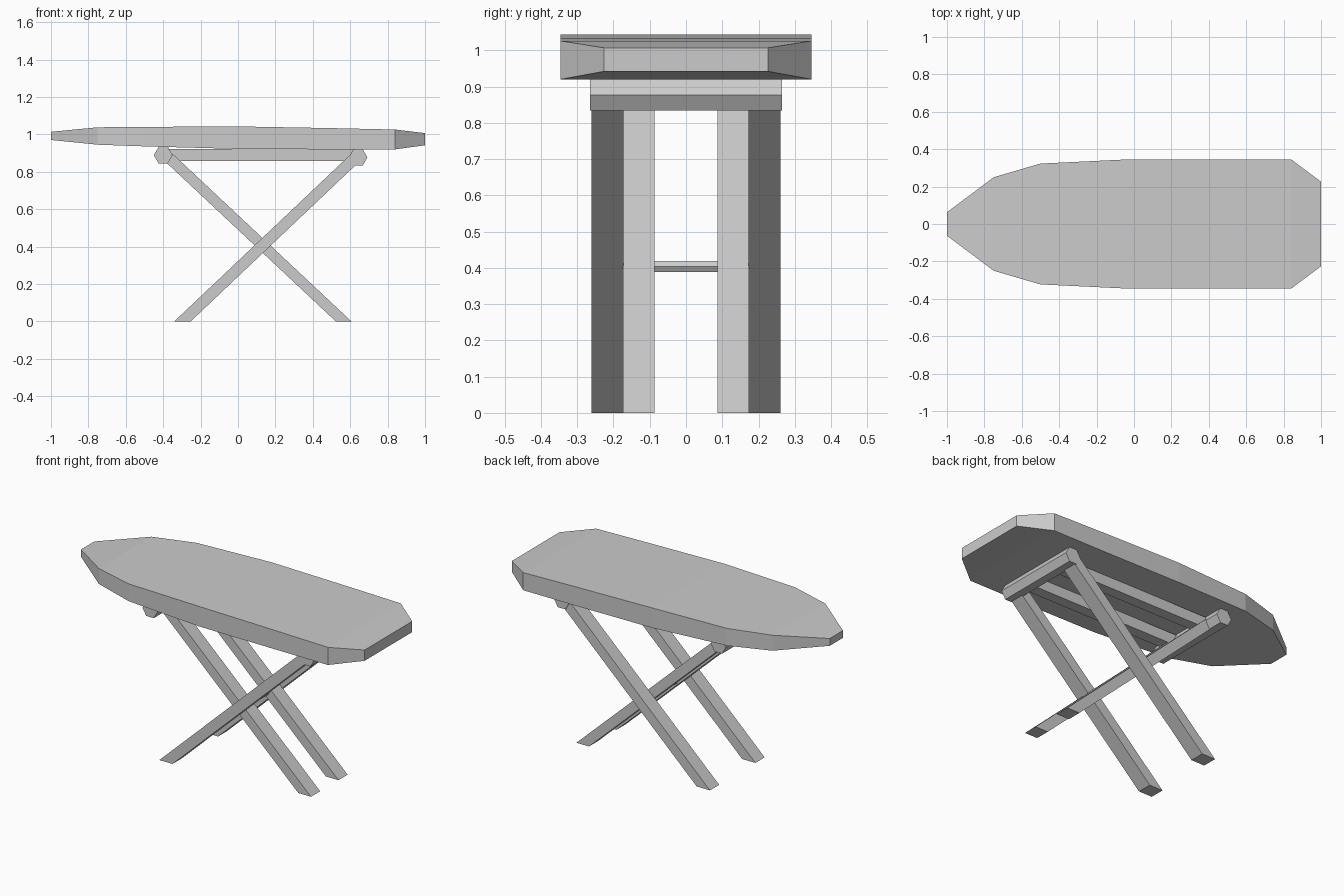
import bpy, bmesh, math

if "Cube" in bpy.data.objects:
    bpy.data.objects.remove(bpy.data.objects["Cube"])


def make_object(name, bm):
    bmesh.ops.recalc_face_normals(bm, faces=bm.faces)
    mesh = bpy.data.meshes.new(name)
    bm.to_mesh(mesh)
    bm.free()
    obj = bpy.data.objects.new(name, mesh)
    bpy.context.collection.objects.link(obj)
    return obj


def loft(name, rings):
    """Skin closed rings of points and cap both ends."""
    bm = bmesh.new()
    loops = [[bm.verts.new(p) for p in ring] for ring in rings]
    n = len(loops[0])
    for a, b in zip(loops, loops[1:]):
        for i in range(n):
            j = (i + 1) % n
            bm.faces.new((a[i], a[j], b[j], b[i]))
    bm.faces.new(loops[0])
    bm.faces.new(loops[-1])
    return make_object(name, bm)


def prism(name, profile, y0, y1, mirror=False):
    """Extrude an x/z profile along y, optionally mirrored to the other side."""
    obj = loft(name, [[(x, y, z) for x, z in profile] for y in (y0, y1)])
    if mirror:
        mod = obj.modifiers.new("Mirror", 'MIRROR')
        mod.use_axis = (False, True, False)
        mod.use_clip = False
    return obj


def hexagon(x, z, r):
    return [(x + r * math.cos(math.radians(60 * i)),
             z + r * math.sin(math.radians(60 * i))) for i in range(6)]


def leg_profile(foot, top_x, top_z, w):
    return [(foot - w, 0), (foot + w, 0), (top_x + w, top_z), (top_x - w, top_z)]


# Padded board: x, half width, bottom z, top z
stations = [
    (-1.00, 0.063, 0.970, 1.014),
    (-0.75, 0.250, 0.945, 1.038),
    (-0.50, 0.323, 0.936, 1.040),
    (-0.02, 0.346, 0.923, 1.043),
    (0.48, 0.346, 0.920, 1.034),
    (0.84, 0.346, 0.920, 1.026),
    (1.00, 0.226, 0.942, 1.007),
]
loft("board", [[(x, -w, b), (x, w, b), (x, w, t), (x, -w, t)]
               for x, w, b, t in stations])

# Hexagonal bars under the board
for name, x, z in (("nose_bar", -0.40, 0.889), ("tail_bar", 0.642, 0.877)):
    prism(name, hexagon(x, z, 0.05), -0.265, 0.265)

# Rails joining the two bars
prism("rails", [(-0.40, 0.858), (0.64, 0.858), (0.64, 0.922), (-0.40, 0.922)],
      0.09, 0.155, True)

# Crossed legs
prism("outer_legs", leg_profile(-0.297, 0.637, 0.885, 0.044), 0.172, 0.26, True)
prism("inner_legs", leg_profile(0.565, -0.39, 0.895, 0.042), 0.087, 0.174, True)

# Pivot rod between the legs
prism("pivot_rod", hexagon(0.13, 0.404, 0.018), -0.2, 0.2)
